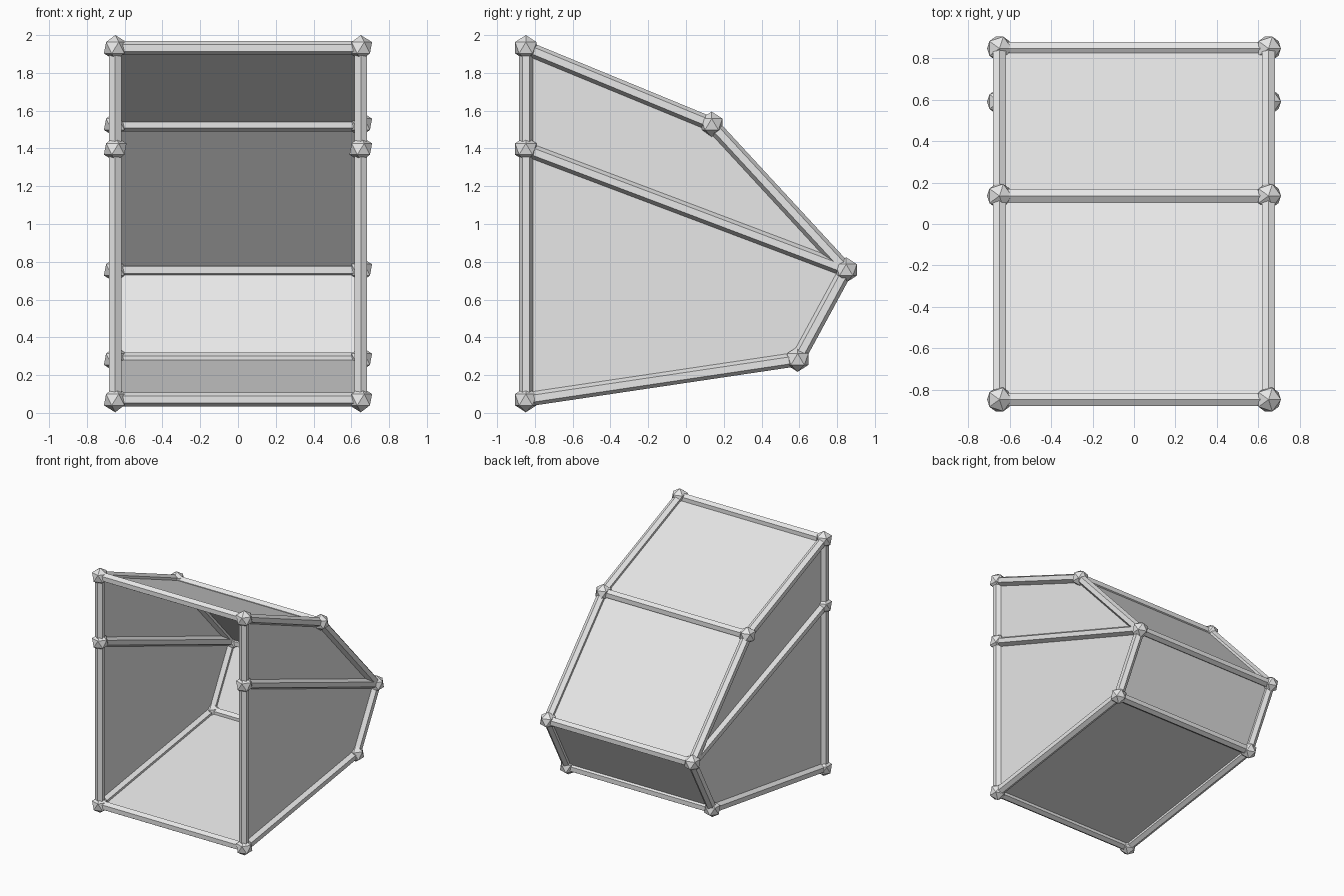
import bpy, bmesh, math
from mathutils import Vector

if "Cube" in bpy.data.objects:
    bpy.data.objects.remove(bpy.data.objects["Cube"])

HALF_W = 0.65      # x of the two side frames
BEAM_R = 0.037     # hexagonal beam radius
JOINT_R = 0.067    # joint ball radius

# Side outline (y, z)
NODES = {
    "top_front": (-0.848, 1.933), "mid_front": (-0.848, 1.397),
    "low_front": (-0.848, 0.070), "low_back": (0.591, 0.284),
    "nose": (0.848, 0.757), "roof_bend": (0.136, 1.528),
}
OUTLINE = list(NODES)

grey = bpy.data.materials.new("light grey")
grey.diffuse_color = (0.8, 0.8, 0.8, 1)
grey.use_nodes = True
grey.node_tree.nodes["Principled BSDF"].inputs["Base Color"].default_value = grey.diffuse_color


def finish(name, bm):
    mesh = bpy.data.meshes.new(name)
    bm.to_mesh(mesh)
    bm.free()
    mesh.materials.append(grey)
    obj = bpy.data.objects.new(name, mesh)
    bpy.context.collection.objects.link(obj)


def point(node, side):
    return Vector((side * HALF_W, *NODES[node]))


def beam(name, a, b):
    """Hexagonal bar from a to b with a ridge lying in the frame plane."""
    axis = (b - a).normalized()
    flat = Vector((0, 1, 0)) if abs(axis.x) > 0.9 else Vector((1, 0, 0))
    ridge = flat.cross(axis).normalized()
    bm = bmesh.new()
    rings = []
    for end in (a, b):
        rings.append([bm.verts.new(end + BEAM_R * (
            ridge * math.cos(i * math.pi / 3) + flat * math.sin(i * math.pi / 3)))
            for i in range(6)])
    for i in range(6):
        j = (i + 1) % 6
        bm.faces.new((rings[0][i], rings[0][j], rings[1][j], rings[1][i]))
    for ring in rings:
        bm.faces.new(ring)
    bmesh.ops.recalc_face_normals(bm, faces=bm.faces)
    finish(name, bm)


def panel(name, pts, outward):
    bm = bmesh.new()
    face = bm.faces.new([bm.verts.new(p) for p in pts])
    face.normal_update()
    if face.normal.dot(outward) < 0:
        face.normal_flip()
    finish(name, bm)


# Side frames: joints, beams and side panels
pairs = [(n, OUTLINE[(i + 1) % 6]) for i, n in enumerate(OUTLINE)]
for side, label in ((-1, "left"), (1, "right")):
    for n in OUTLINE:
        bm = bmesh.new()
        bmesh.ops.create_icosphere(bm, subdivisions=1, radius=JOINT_R)
        bmesh.ops.translate(bm, verts=bm.verts, vec=point(n, side))
        finish(f"{label}_{n}_joint", bm)
    for a, b in pairs + [("mid_front", "nose")]:
        beam(f"{label}_{a}_to_{b}_beam", point(a, side), point(b, side))
    panel(f"{label}_side_panel", [point(n, side) for n in OUTLINE],
          Vector((side, 0, 0)))

# Cross beams between the frames (the open front has none at mid height)
for n in OUTLINE:
    if n != "mid_front":
        beam(f"{n}_cross_beam", point(n, -1), point(n, 1))

# Floor, back and roof panels; the front stays open
for a, b in pairs[2:]:
    quad = [point(a, -1), point(a, 1), point(b, 1), point(b, -1)]
    middle = sum(quad, Vector()) / 4
    panel(f"{a}_to_{b}_panel", quad, middle - Vector((0, -0.1, 0.95)))
